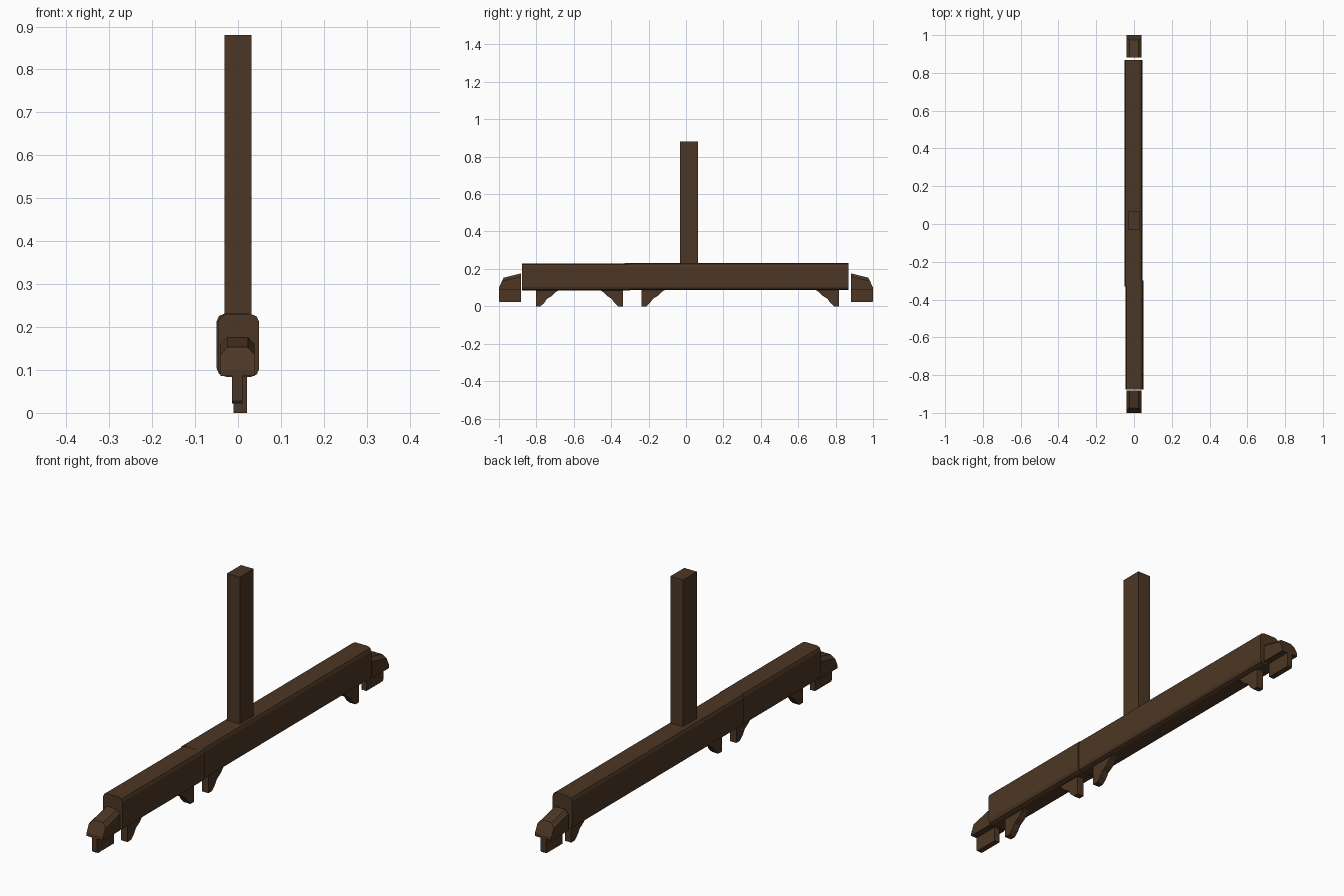
import bpy, bmesh

if "Cube" in bpy.data.objects:
    bpy.data.objects.remove(bpy.data.objects["Cube"])

wood = bpy.data.materials.new("dark brown wood")
wood.diffuse_color = (0.073, 0.038, 0.018, 1)
wood.use_nodes = True
wood.node_tree.nodes["Principled BSDF"].inputs["Base Color"].default_value = wood.diffuse_color


def prism(name, pts, lo, hi, axis):
    """Extrude a profile: (x,z) points along y, or (y,z) points along x."""
    bm = bmesh.new()
    place = (lambda p, d: (p[0], d, p[1])) if axis == 'y' else (lambda p, d: (d, p[0], p[1]))
    a = [bm.verts.new(place(p, lo)) for p in pts]
    b = [bm.verts.new(place(p, hi)) for p in pts]
    bm.faces.new(a)
    bm.faces.new(b[::-1])
    n = len(pts)
    for i in range(n):
        bm.faces.new((a[i], b[i], b[(i + 1) % n], a[(i + 1) % n]))
    bmesh.ops.recalc_face_normals(bm, faces=bm.faces)
    me = bpy.data.meshes.new(name)
    bm.to_mesh(me)
    bm.free()
    me.materials.append(wood)
    ob = bpy.data.objects.new(name, me)
    bpy.context.collection.objects.link(ob)
    return ob


def rounded(x0, x1, z0, z1, c):
    """Rectangle with two-step rounded corners."""
    k = c * 0.3
    return [(x0 + c, z0), (x1 - c, z0), (x1 - k, z0 + k), (x1, z0 + c),
            (x1, z1 - c), (x1 - k, z1 - k), (x1 - c, z1), (x0 + c, z1),
            (x0 + k, z1 - k), (x0, z1 - c), (x0, z0 + c), (x0 + k, z0 + k)]


# Two halves of the long beam, slightly offset sideways
prism("front_beam", rounded(-0.046, 0.049, 0.084, 0.23, 0.018), -0.877, -0.3, 'y')
prism("back_beam", rounded(-0.05, 0.045, 0.086, 0.231, 0.018), -0.33, 0.868, 'y')

# Upright post
prism("post", [(-0.031, 0.2), (0.031, 0.2), (0.031, 0.88), (-0.031, 0.88)], -0.032, 0.065, 'y')

# Sloped end blocks, each with a thin foot
for label, s in (("front", -1), ("back", 1)):
    side = [(0.881, 0.086), (1.0, 0.086), (1.0, 0.1), (0.975, 0.153), (0.881, 0.176)]
    cap = prism(label + "_end_block", [(s * y, z) for y, z in side], -0.041, 0.039, 'x')
    bm = bmesh.new()
    bm.from_mesh(cap.data)
    # Chamfer the outer side edges
    edges = [e for e in bm.edges
             if abs(e.verts[0].co.x - e.verts[1].co.x) < 1e-4
             and min(v.co.z for v in e.verts) > 0.14]
    bmesh.ops.bevel(bm, geom=edges, offset=0.016, segments=1, affect='EDGES')
    bm.to_mesh(cap.data)
    bm.free()
    foot = [(0.882, 0.022), (0.995, 0.022), (1.0, 0.028), (1.0, 0.09), (0.882, 0.09)]
    prism(label + "_end_foot", [(s * y, z) for y, z in foot], -0.014, 0.011, 'x')

# Curved brackets hanging under the beam: upright edge at y, sweeping towards d
for i, (y, d) in enumerate(((-0.803, 1), (-0.337, -1), (-0.237, 1), (0.817, -1))):
    shape = [(0, 0), (0.025, 0), (0.045, 0.018), (0.06, 0.04), (0.085, 0.055),
             (0.105, 0.075), (0.128, 0.09), (0, 0.09)]
    prism("bracket_%d" % (i + 1), [(y + d * a, z) for a, z in shape], -0.01, 0.021, 'x')
